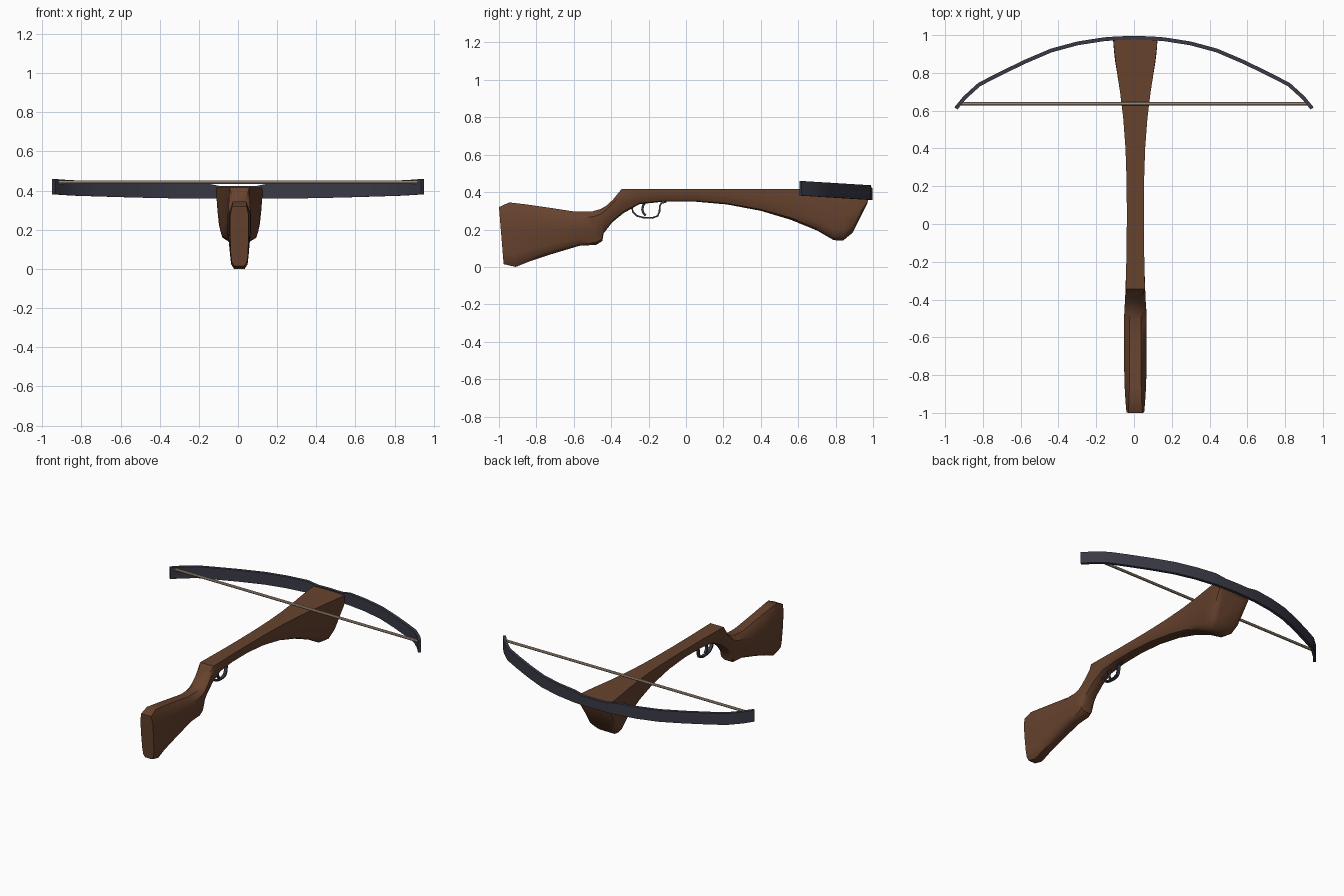
import bpy, bmesh, math
from mathutils import Vector

if "Cube" in bpy.data.objects:
    bpy.data.objects.remove(bpy.data.objects["Cube"])

CX = 0.007  # stock centre line


def material(name, rgb):
    m = bpy.data.materials.new(name)
    m.diffuse_color = (*rgb, 1)
    m.use_nodes = True
    m.node_tree.nodes["Principled BSDF"].inputs["Base Color"].default_value = m.diffuse_color
    return m


WOOD = material("brown wood", (0.135, 0.055, 0.027))
STEEL = material("dark steel", (0.042, 0.042, 0.062))
CORD = material("tan cord", (0.48, 0.36, 0.26))


def loft(name, rings, mat, angle=40):
    """Skin a list of equal-length closed rings and cap both ends."""
    bm = bmesh.new()
    vs = [[bm.verts.new(p) for p in r] for r in rings]
    n = len(vs[0])
    for a, b in zip(vs, vs[1:]):
        for i in range(n):
            j = (i + 1) % n
            bm.faces.new((a[i], a[j], b[j], b[i]))
    bm.faces.new(vs[0])
    bm.faces.new(vs[-1])
    bmesh.ops.recalc_face_normals(bm, faces=bm.faces)
    me = bpy.data.meshes.new(name)
    bm.to_mesh(me)
    bm.free()
    ob = bpy.data.objects.new(name, me)
    bpy.context.collection.objects.link(ob)
    me.materials.append(mat)
    bpy.context.view_layer.objects.active = ob
    ob.select_set(True)
    bpy.ops.object.shade_smooth_by_angle(angle=math.radians(angle))
    ob.select_set(False)
    return ob


# Stock: y top, z top, y bottom, z bottom, half width, top and bottom width factors
stations = [
    (-1.00, .320, -.975, .015, .047, .80, .75),
    (-.945, .345, -.91, .000, .052, .65, .70),
    (-.86, .335, -.84, .028, .057, .55, .60),
    (-.72, .315, -.73, .065, .060, .50, .50),
    (-.59, .295, -.57, .113, .060, .50, .50),
    (-.50, .297, -.48, .118, .059, .50, .50),
    (-.455, .310, -.448, .138, .058, .50, .50),
    (-.425, .328, -.44, .180, .056, .55, .45),
    (-.39, .360, -.395, .238, .054, .65, .45),
    (-.345, .416, -.335, .287, .052, .97, .45),
    (-.25, .416, -.25, .335, .049, 1, .50),
    (-.12, .416, -.12, .349, .046, 1, .50),
    (.05, .416, .05, .349, .045, 1, .50),
    (.22, .416, .22, .334, .046, 1, .50),
    (.40, .416, .40, .300, .052, 1, .52),
    (.56, .416, .56, .252, .064, 1, .55),
    (.70, .416, .70, .195, .081, 1, .60),
    (.80, .416, .79, .143, .096, 1, .68),
    (.87, .416, .84, .141, .106, 1, .72),
    (.92, .416, .89, .182, .112, 1, .75),
    (.985, .416, .97, .340, .118, 1, .85),
]


def stock_ring(yt, zt, yb, zb, w, ft, fb):
    half = [(ft, 0), (1, .16), (1, .5), ((1 + fb) / 2 + .06, .8),
            ((1 + fb) / 2 - .04, .93), (fb * .75, 1)]
    loop = half + [(-x, t) for x, t in reversed(half)]
    return [(CX + x * w, yt + (yb - yt) * t, zt + (zb - zt) * t) for x, t in loop]


loft("stock", [stock_ring(*s) for s in stations], WOOD, 42)

# Bow: mirrored curve, tilted so the tips sit higher, dipping over the stock
half_bow = [(0, .986), (.09, .983), (.16, .978), (.30, .956), (.44, .918), (.58, .858),
            (.72, .79), (.82, .738), (.895, .67), (.943, .612)]
pts = [(-x, y) for x, y in reversed(half_bow[1:])] + half_bow
rings = []
for i, (x, y) in enumerate(pts):
    a, b = pts[max(i - 1, 0)], pts[min(i + 1, len(pts) - 1)]
    t = Vector((b[0] - a[0], b[1] - a[1])).normalized()
    n = Vector((-t.y, t.x)) * 0.010
    lift = (0.99 - y) * 0.062
    lo, hi = .358 + lift, .436 + lift
    if abs(x) < .1:
        hi = .423
    rings.append([(x + n.x, y + n.y, lo), (x + n.x, y + n.y, hi),
                  (x - n.x, y - n.y, hi), (x - n.x, y - n.y, lo)])
loft("bow", rings, STEEL, 30)

# String
loft("string", [[(x, .636 + .009 * math.cos(k * math.pi / 4), .442 + .009 * math.sin(k * math.pi / 4))
                 for k in range(8)] for x in (-.925, .925)], CORD)


def strip(name, path, width, thick):
    """Flat metal strip following a (y, z) path."""
    out = []
    for i, (y, z) in enumerate(path):
        a, b = path[max(i - 1, 0)], path[min(i + 1, len(path) - 1)]
        t = Vector((b[0] - a[0], b[1] - a[1])).normalized()
        ny, nz = -t.y * thick / 2, t.x * thick / 2
        out.append([(CX + sx * width / 2, y + s * ny, z + s * nz)
                    for sx, s in ((-1, -1), (1, -1), (1, 1), (-1, 1))])
    loft(name, out, STEEL, 40)


# Trigger guard and trigger
strip("trigger_guard", [(-.245, .345), (-.275, .333), (-.289, .318), (-.284, .295), (-.262, .273),
                        (-.225, .263), (-.18, .262), (-.152, .272), (-.142, .295), (-.14, .325),
                        (-.132, .341), (-.105, .348)], .022, .009)
strip("trigger", [(-.215, .35), (-.229, .328), (-.234, .308), (-.228, .288), (-.216, .274)], .016, .012)
